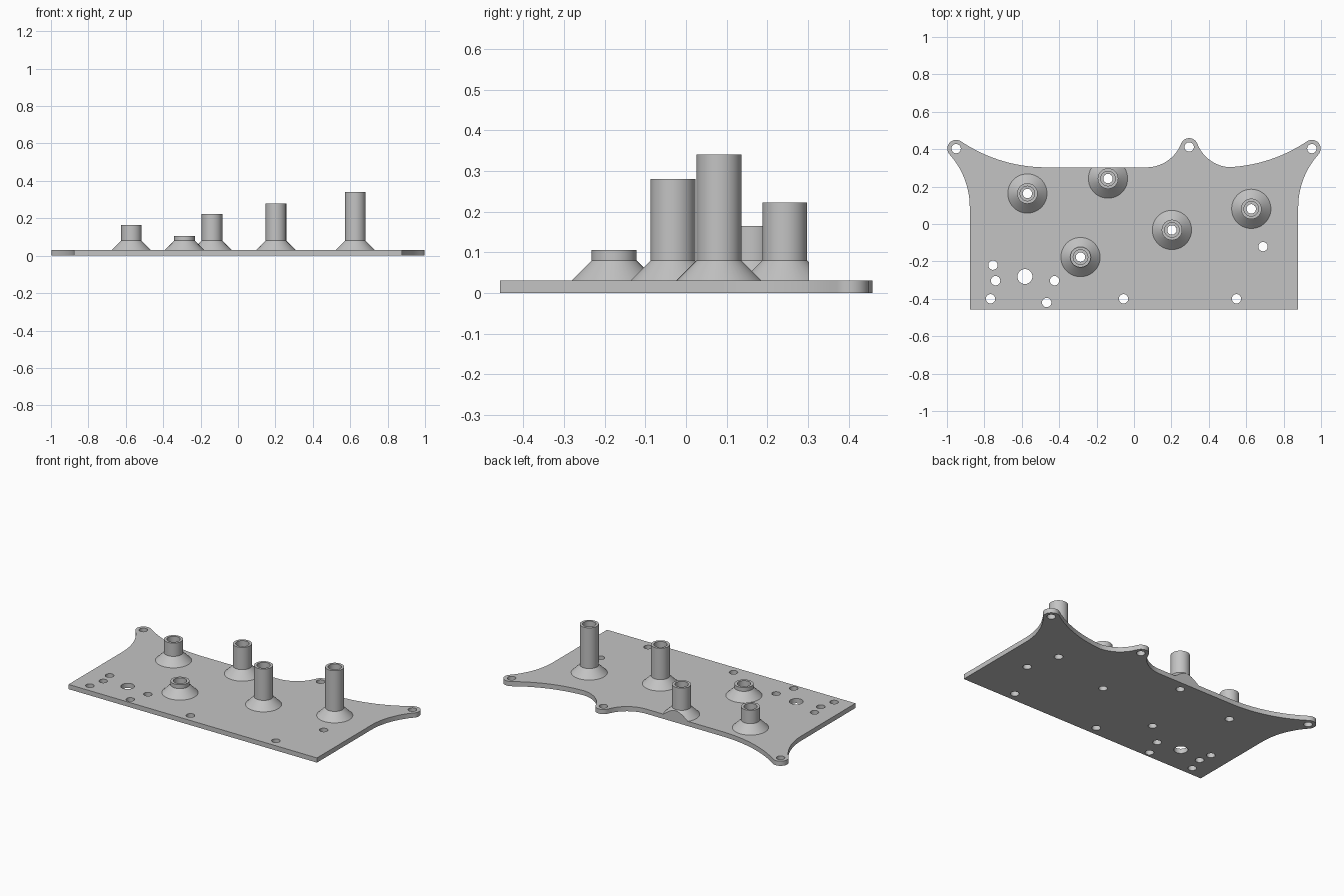
import bpy, bmesh
from math import sin, cos, pi, atan2, sqrt
from mathutils import Vector

cube = bpy.data.objects.get("Cube")
if cube:
    bpy.data.objects.remove(cube, do_unlink=True)

grey = bpy.data.materials.new("plain grey")
grey.use_nodes = True
colour = (0.55, 0.55, 0.55, 1)
grey.diffuse_color = colour
grey.node_tree.nodes["Principled BSDF"].inputs["Base Color"].default_value = colour

THICK = 0.03
BACK, FRONT, SIDE = 0.303, -0.457, 0.878
LUG_R, HOLE_R = 0.047, 0.025


def finish(bm, name):
    bmesh.ops.recalc_face_normals(bm, faces=bm.faces)
    mesh = bpy.data.meshes.new(name)
    bm.to_mesh(mesh)
    bm.free()
    mesh.materials.append(grey)
    ob = bpy.data.objects.new(name, mesh)
    bpy.context.collection.objects.link(ob)
    bpy.ops.object.select_all(action='DESELECT')
    ob.select_set(True)
    bpy.context.view_layer.objects.active = ob
    bpy.ops.object.shade_smooth_by_angle(angle=pi / 6)
    return ob


def arc(c, r, a0, a1, n):
    return [Vector((c[0] + r * cos(a0 + (a1 - a0) * i / n),
                    c[1] + r * sin(a0 + (a1 - a0) * i / n), 0)) for i in range(n + 1)]


def fillet_radius(along, across):
    """Radius of an arc tangent to a straight edge and to a lug."""
    return (along ** 2 + across ** 2 - LUG_R ** 2) / (2 * (across + LUG_R))


def lug_angle(lug, c):
    return atan2(c[1] - lug[1], c[0] - lug[0])


# Corner lug on the +x side, from the side edge round to the back edge
def corner():
    lug = (0.951, 0.403)
    y0, x0 = 0.09, 0.47
    r1 = fillet_radius(lug[1] - y0, lug[0] - SIDE)
    r2 = fillet_radius(lug[0] - x0, lug[1] - BACK)
    c1, c2 = (SIDE + r1, y0), (x0, BACK + r2)
    a1, a2 = lug_angle(lug, c1), lug_angle(lug, c2)
    pts = arc(c1, r1, pi, a1 + pi, 14)
    pts += arc(lug, LUG_R, a1, a2, 16)[1:]
    pts += arc(c2, r2, a2 - pi, -pi / 2, 20)[1:]
    return pts


# Middle lug on the back edge
def middle():
    lug, spread = (0.295, 0.412), 0.228
    r = fillet_radius(spread, lug[1] - BACK)
    right, left = (lug[0] + spread, BACK + r), (lug[0] - spread, BACK + r)
    a1, a2 = lug_angle(lug, right), lug_angle(lug, left)
    pts = arc(right, r, -pi / 2, a1 - pi, 14)
    pts += arc(lug, LUG_R, a1, a2, 16)[1:]
    pts += arc(left, r, a2 - pi, -pi / 2, 14)[1:]
    return pts


# Bosses: x, y, top height
bosses = {
    "far_right_boss": (-0.57, 0.163, 0.165),
    "front_right_boss": (-0.286, -0.177, 0.105),
    "back_boss": (-0.139, 0.243, 0.222),
    "centre_boss": (0.203, -0.032, 0.28),
    "left_boss": (0.627, 0.081, 0.34),
}
small_holes = [(-0.951, 0.403), (0.951, 0.403), (0.295, 0.412),
               (-0.754, -0.22), (-0.74, -0.303), (-0.425, -0.303),
               (-0.767, -0.4), (-0.467, -0.42), (-0.056, -0.4),
               (0.548, -0.4), (0.69, -0.121)]
holes = [(x, y, HOLE_R) for x, y in small_holes]
holes += [(x, y, HOLE_R) for x, y, h in bosses.values()]
holes.append((-0.583, -0.281, 0.04))

# Base plate outline with all holes, then thickened
edge = corner()
mirrored = [Vector((-p.x, p.y, 0)) for p in reversed(edge)]
meet = 0.51
outline = [Vector((-SIDE, FRONT, 0)), Vector((SIDE, FRONT, 0))]
outline += [p for p in edge if p.x > meet]
outline += [Vector((meet, BACK + 0.001, 0))]
outline += [p for p in middle() if p.x < meet]
outline += mirrored

bm = bmesh.new()


def loop(points):
    vs = [bm.verts.new(p) for p in points]
    return [bm.edges.new((vs[i - 1], vs[i])) for i in range(len(vs))]


edges = loop(outline)
for x, y, r in holes:
    edges += loop(arc((x, y), r, 0, 2 * pi, 32)[:-1])
bmesh.ops.triangle_fill(bm, edges=edges, use_beauty=True, normal=(0, 0, 1))
top = bmesh.ops.extrude_face_region(bm, geom=bm.faces[:])["geom"]
bmesh.ops.translate(bm, vec=(0, 0, THICK),
                    verts=[g for g in top if isinstance(g, bmesh.types.BMVert)])
finish(bm, "base_plate")


# Each boss is a turned tube with a flared foot and a stepped bore
def boss(name, x, y, h):
    profile = [(HOLE_R, THICK), (0.105, THICK), (0.055, 0.08), (0.055, h),
               (0.039, h), (0.039, h - 0.06), (HOLE_R, h - 0.06)]
    n = 48
    bm = bmesh.new()
    rings = [[bm.verts.new((x + r * cos(2 * pi * i / n), y + r * sin(2 * pi * i / n), z))
              for i in range(n)] for r, z in profile]
    for k in range(len(rings)):
        a, b = rings[k - 1], rings[k]
        for i in range(n):
            bm.faces.new((a[i - 1], a[i], b[i], b[i - 1]))
    # Trim the foot where it would overhang the back edge
    if y + 0.105 > BACK:
        cut = bmesh.ops.bisect_plane(bm, geom=bm.verts[:] + bm.edges[:] + bm.faces[:],
                                     plane_co=(0, BACK, 0), plane_no=(0, 1, 0),
                                     clear_outer=True)["geom_cut"]
        bmesh.ops.edgeloop_fill(bm, edges=[g for g in cut if isinstance(g, bmesh.types.BMEdge)])
    finish(bm, name)


for name, (x, y, h) in bosses.items():
    boss(name, x, y, h)
